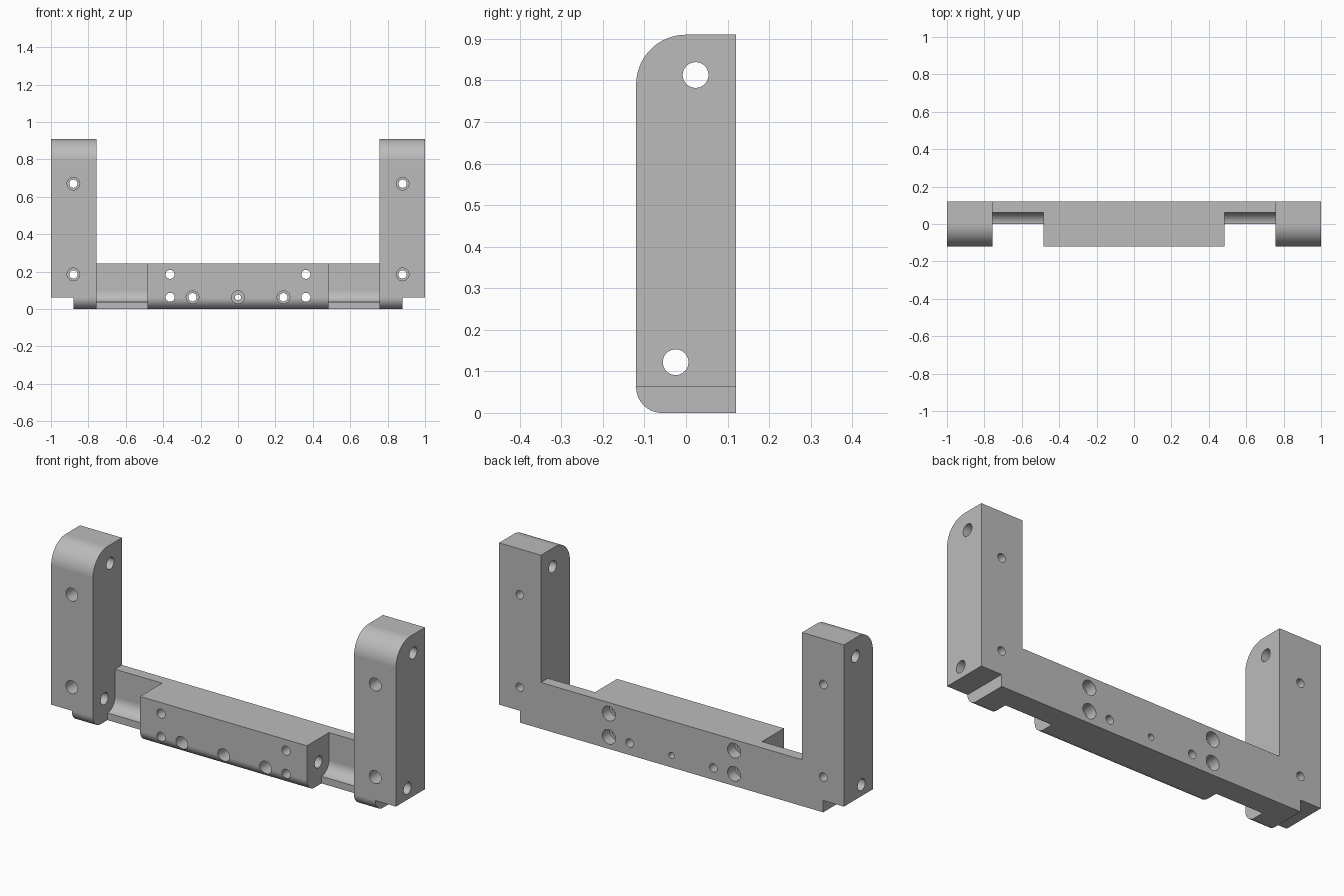
import bpy, bmesh, math
from mathutils import Vector

if "Cube" in bpy.data.objects:
    bpy.data.objects.remove(bpy.data.objects["Cube"])

HALF_Y, TOP = 0.12, 0.91
BAR_TOP, STEP_Z, STEP_X = 0.243, 0.062, 0.88
POST_IN, BLOCK_X = 0.757, 0.484

grey = bpy.data.materials.new("plain grey")
grey.use_nodes = True
grey.diffuse_color = (0.5, 0.5, 0.5, 1)
grey.node_tree.nodes["Principled BSDF"].inputs["Base Color"].default_value = (0.5, 0.5, 0.5, 1)


def arc(cx, cy, r, start, end, n=16):
    angles = [math.radians(start + (end - start) * i / n) for i in range(n + 1)]
    return [(cx + r * math.cos(a), cy + r * math.sin(a)) for a in angles]


def extrude(name, points, axis, start, end):
    """Extrude a closed profile; axis 'X' takes (y, z) points, 'Y' takes (x, z)."""
    place = (lambda p: (start, *p)) if axis == "X" else (lambda p: (p[0], start, p[1]))
    direction = Vector((1, 0, 0)) if axis == "X" else Vector((0, 1, 0))
    bm = bmesh.new()
    face = bm.faces.new([bm.verts.new(place(p)) for p in points])
    new = bmesh.ops.extrude_face_region(bm, geom=[face])["geom"]
    moved = [v for v in new if isinstance(v, bmesh.types.BMVert)]
    bmesh.ops.translate(bm, verts=moved, vec=direction * (end - start))
    bmesh.ops.recalc_face_normals(bm, faces=bm.faces)
    mesh = bpy.data.meshes.new(name)
    bm.to_mesh(mesh)
    bm.free()
    mesh.materials.append(grey)
    obj = bpy.data.objects.new(name, mesh)
    bpy.context.collection.objects.link(obj)
    return obj


def combine(target, tool, operation="DIFFERENCE"):
    tool.hide_render = True
    mod = target.modifiers.new("cut", "BOOLEAN")
    mod.operation, mod.solver, mod.object = operation, "EXACT", tool
    bpy.context.view_layer.objects.active = target
    bpy.ops.object.modifier_apply(modifier=mod.name)
    bpy.data.objects.remove(tool)


def drill(target, axis, centre, radius, start=-1.2, end=1.2):
    circle = arc(*centre, radius, 0, 360, 32)[:-1]
    combine(target, extrude("drill", circle, axis, start, end))


# Body: rounded side profile trimmed to a U-shaped front outline
side = ([(HALF_Y, 0), (HALF_Y, TOP)]
        + arc(0, TOP - 0.12, 0.12, 90, 180)
        + arc(STEP_Z - HALF_Y, STEP_Z, STEP_Z, 180, 270))
frame = extrude("bracket_frame", side, "X", -1, 1)
half = [(STEP_X, -0.1), (STEP_X, STEP_Z), (1.1, STEP_Z), (1.1, 1.1),
        (POST_IN, 1.1), (POST_IN, BAR_TOP)]
outline = half + [(-x, z) for x, z in reversed(half)]
combine(frame, extrude("outline", outline, "Y", -0.3, 0.3), "INTERSECT")

# Filleted pockets between the centre block and each post
pocket = ([(-0.3, -0.1), (0, -0.1)] + arc(0, 0.099, 0.062, -90, 0)
          + [(0.062, 0.3), (-0.3, 0.3)])
for a, b in ((BLOCK_X, POST_IN), (-POST_IN, -BLOCK_X)):
    combine(frame, extrude("pocket", pocket, "X", a, b))

# Cross holes running side to side
drill(frame, "X", (0.023, 0.813), 0.031)
drill(frame, "X", (-0.025, 0.122), 0.031)

# Stepped holes running front to back
for s in (-1, 1):
    for z in (0.185, 0.67):
        drill(frame, "Y", (s * STEP_X, z), 0.022)
        drill(frame, "Y", (s * STEP_X, z), 0.034, -0.3, 0)
    for z in (0.063, 0.185):
        drill(frame, "Y", (s * 0.363, z), 0.024)
        drill(frame, "Y", (s * 0.363, z), 0.038, 0.06, 0.3)
for x, r in ((-0.243, 0.022), (0, 0.016), (0.243, 0.022)):
    drill(frame, "Y", (x, 0.063), r)
    drill(frame, "Y", (x, 0.063), 0.034, -0.3, 0)

# Smooth rounded faces, crisp edges
bpy.ops.object.select_all(action="DESELECT")
frame.select_set(True)
bpy.context.view_layer.objects.active = frame
bpy.ops.object.shade_smooth_by_angle()
normals = frame.modifiers.new("flat face normals", "WEIGHTED_NORMAL")
normals.keep_sharp = True
